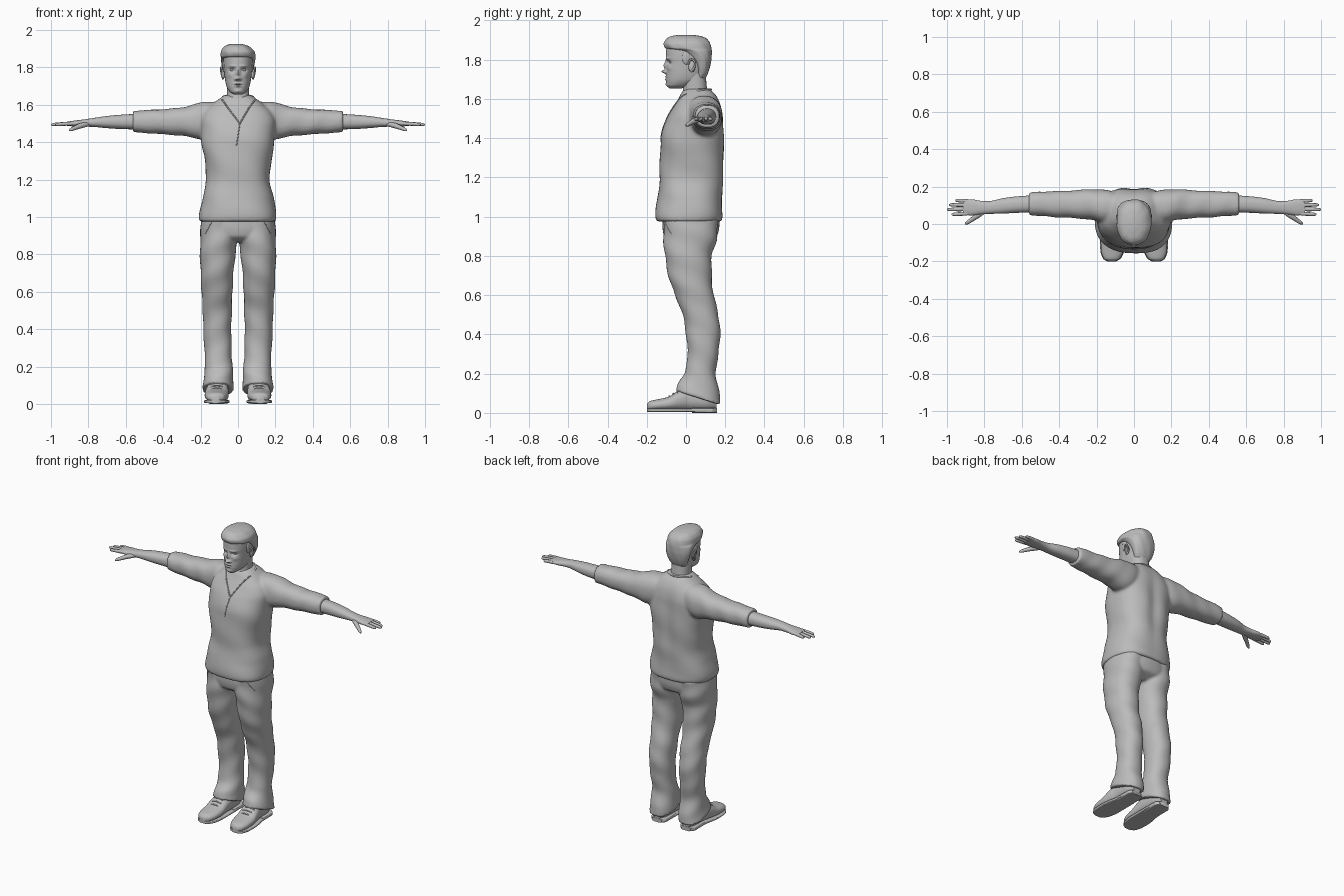
import bpy
import bmesh
import math
from mathutils import Vector
from mathutils.bvhtree import BVHTree

cube = bpy.data.objects.get("Cube")
if cube:
    bpy.data.objects.remove(cube, do_unlink=True)

grey = bpy.data.materials.new("plain_grey")
grey.use_nodes = True
grey.diffuse_color = (.5, .5, .5, 1)
grey.node_tree.nodes["Principled BSDF"].inputs["Base Color"].default_value = (.5, .5, .5, 1)

SIDES = {"left": 1, "right": -1}


def link(name, data):
    obj = bpy.data.objects.new(name, data)
    bpy.context.collection.objects.link(obj)
    data.materials.append(grey)
    return obj


def smooth_rows(rows, count):
    """Resample section rows with a monotone cubic, denser at both ends."""
    rows = [(r[0], -r[1], r[1], r[2], r[3]) if len(r) == 4 else r for r in rows]
    steps = [b[0] - a[0] for a, b in zip(rows, rows[1:])]
    slopes = [[(q - p) / h for p, q in zip(a, b)] for a, b, h in zip(rows, rows[1:], steps)]
    tangents = [slopes[0]]
    for s, t in zip(slopes, slopes[1:]):
        tangents.append([2 * p * q / (p + q) if p * q > 0 else 0 for p, q in zip(s, t)])
    tangents.append(slopes[-1])
    for k in range(count):
        t = rows[0][0] + (rows[-1][0] - rows[0][0]) * (1 - math.cos(math.pi * k / (count - 1))) / 2
        i = 0
        while i < len(steps) - 1 and t > rows[i + 1][0]:
            i += 1
        h = steps[i]
        u = (t - rows[i][0]) / h
        basis = ((1 + 2 * u) * (1 - u) ** 2, u * (1 - u) ** 2 * h,
                 u * u * (3 - 2 * u), u * u * (u - 1) * h)
        yield [sum(w * v for w, v in zip(basis, vals))
               for vals in zip(rows[i], tangents[i], rows[i + 1], tangents[i + 1])]


def add_loft(bm, rows, axis="z", side=1, rings=50, n=48, power=2.3, fold=(0, 0, 0), warp=None):
    """Loft rounded sections (position, low a, high a, low b, high b) along an axis."""
    amp, along, around = fold
    loops = []
    for t, a0, a1, b0, b1 in smooth_rows(rows, rings):
        loop = []
        for j in range(n):
            ang = math.tau * j / n
            c, s = math.cos(ang), math.sin(ang)
            k = (1 + amp * math.sin(along * t + around * ang)) / 2
            a = (a0 + a1) / 2 + k * (a1 - a0) * math.copysign(abs(c) ** (2 / power), c)
            b = (b0 + b1) / 2 + k * (b1 - b0) * math.copysign(abs(s) ** (2 / power), s)
            co = Vector({"z": (a, b, t), "x": (t, a, b), "y": (a, t, b)}[axis])
            if warp:
                co = warp(co)
            co.x *= side
            loop.append(bm.verts.new(co))
        loops.append(loop)
    for p, q in zip(loops, loops[1:]):
        for j in range(n):
            bm.faces.new((p[j], p[j - 1], q[j - 1], q[j]))
    bm.faces.new(loops[0])
    bm.faces.new(loops[-1])


def build(name, lofts, voxel=0, relax=4):
    """Make one object from lofts; a voxel size blends them into one skin."""
    bm = bmesh.new()
    for args in lofts:
        add_loft(bm, **args)
    bmesh.ops.recalc_face_normals(bm, faces=bm.faces)
    mesh = bpy.data.meshes.new(name)
    bm.to_mesh(mesh)
    bm.free()
    obj = link(name, mesh)
    if voxel:
        blend = obj.modifiers.new("blend", "REMESH")
        blend.mode, blend.voxel_size, blend.use_smooth_shade = "VOXEL", voxel, True
        soft = obj.modifiers.new("soften", "SMOOTH")
        soft.factor, soft.iterations = .5, relax
    else:
        bpy.ops.object.select_all(action="DESELECT")
        bpy.context.view_layer.objects.active = obj
        obj.select_set(True)
        bpy.ops.object.shade_smooth_by_angle(angle=math.radians(50))
    return obj


def tube(name, points, depth, side=1, radii=None, closed=False):
    curve = bpy.data.curves.new(name, "CURVE")
    curve.dimensions, curve.bevel_depth, curve.bevel_resolution = "3D", depth, 3
    curve.use_fill_caps = True
    spline = curve.splines.new("NURBS")
    spline.points.add(len(points) - 1)
    for i, (p, co) in enumerate(zip(spline.points, points)):
        p.co = (co[0] * side, co[1], co[2], 1)
        p.radius = radii[i] if radii else 1
    spline.order_u, spline.use_endpoint_u, spline.use_cyclic_u = 3, not closed, closed
    return link(name, curve)


def ball(name, centre, size):
    bm = bmesh.new()
    bmesh.ops.create_uvsphere(bm, u_segments=24, v_segments=16, radius=1)
    for v in bm.verts:
        v.co = Vector(centre) + v.co * Vector(size)
    for f in bm.faces:
        f.smooth = True
    mesh = bpy.data.meshes.new(name)
    bm.to_mesh(mesh)
    bm.free()
    return link(name, mesh)


# Shirt: body and both sleeves blended together
def spine_groove(co):
    if co.y > .08:
        co.y -= .014 * math.exp(-(co.x / .04) ** 2 - ((co.z - 1.35) / .2) ** 2)
    return co


torso = [(.975, .203, -.15, .18), (1, .207, -.156, .187), (1.1, .19, -.145, .186),
         (1.2, .17, -.134, .193), (1.3, .178, -.133, .196), (1.4, .195, -.128, .197),
         (1.5, .2, -.097, .192), (1.56, .18, -.065, .18), (1.6, .14, -.04, .165),
         (1.635, .095, -.02, .14), (1.652, .07, 0, .115)]
sleeve = [(.08, 0, .17, 1.44, 1.61), (.16, .005, .182, 1.41, 1.618), (.22, .02, .186, 1.42, 1.606),
          (.3, .03, .181, 1.434, 1.586), (.4, .035, .176, 1.442, 1.576),
          (.5, .043, .173, 1.449, 1.571), (.562, .048, .168, 1.453, 1.568)]
shirt = build("shirt", [dict(rows=torso, rings=90, n=72, power=2.5, fold=(.012, 30, 3), warp=spine_groove)]
              + [dict(rows=sleeve, axis="x", side=s, fold=(.02, 50, 2)) for s in SIDES.values()],
              voxel=.009)

# Trousers: hips and both legs, with cuffs that drop toward the heel


def slant_cuff(co):
    low = max(0, (.25 - co.z) / .21)
    co.z += .07 * low * (.175 - co.y) / .22
    return co


hips = [(.865, .12, -.07, .1), (.9, .19, -.112, .158), (.95, .198, -.12, .17), (1.01, .197, -.12, .172)]
leg = [(.04, .025, .19, -.055, .178), (.1, .024, .185, -.04, .17), (.2, .03, .176, -.005, .152),
       (.3, .035, .18, .008, .165), (.4, .036, .185, 0, .175), (.5, .033, .188, -.017, .165),
       (.6, .03, .195, -.056, .142), (.7, .024, .2, -.09, .13), (.8, .014, .203, -.107, .132),
       (.9, .002, .202, -.115, .16), (.99, .01, .195, -.115, .165)]
trousers = build("trousers", [dict(rows=hips)] + [
    dict(rows=leg, side=s, rings=90, power=2.2, fold=(.022, 42, 2), warp=slant_cuff)
    for s in SIDES.values()], voxel=.008, relax=3)

# Head: smooth skull with small bumps and hollows for the features
features = [  # x, z, spread x, spread z, push
    (0, 1.77, .010, .022, -.014), (0, 1.739, .012, .009, -.024), (.013, 1.737, .007, .007, -.009),
    (.031, 1.786, .016, .010, .014), (.03, 1.807, .02, .006, -.005), (0, 1.713, .02, .004, -.006),
    (0, 1.699, .017, .005, -.006), (0, 1.706, .022, .002, .004), (0, 1.673, .018, .009, -.005),
    (.042, 1.757, .014, .012, -.004)]


def sculpt_face(co):
    if co.y < -.02:
        push = sum(d * math.exp(-((abs(co.x) - x) / sx) ** 2 - ((co.z - z) / sz) ** 2)
                   for x, z, sx, sz, d in features)
        co.y += push
    return co


skull = [(1.654, .022, -.085, -.02), (1.67, .045, -.098, .03), (1.7, .062, -.101, .08),
         (1.74, .07, -.1, .1), (1.78, .074, -.1, .115), (1.82, .077, -.102, .12),
         (1.86, .077, -.1, .118), (1.89, .066, -.085, .108), (1.91, .045, -.05, .08)]
neck = [(1.54, .085, -.04, .13), (1.59, .075, -.036, .12), (1.62, .064, -.022, .112),
        (1.66, .06, -.014, .106), (1.73, .06, -.02, .1)]
build("head", [dict(rows=skull, rings=150, n=112, power=2.25, warp=sculpt_face)])
build("neck", [dict(rows=neck)])

hair = [(1.705, .05, .04, .1), (1.73, .063, .05, .112), (1.77, .077, .042, .124),
        (1.81, .087, .015, .13), (1.845, .092, -.04, .131), (1.858, .093, -.104, .13),
        (1.88, -.092, .09, -.113, .125), (1.905, -.08, .07, -.1, .108),
        (1.919, -.06, .045, -.078, .08), (1.926, -.035, .018, -.04, .04)]
build("hair", [dict(rows=hair, rings=80, n=96, power=2.2, fold=(.01, 45, 9))])

for label, s in SIDES.items():
    # Eyes, ears and sideburns
    ball(f"{label}_eye", (.031 * s, -.074, 1.786), (.013, .011, .007))
    ball(f"{label}_sideburn", (.072 * s, .002, 1.81), (.01, .022, .035))
    ball(f"{label}_ear", (.079 * s, .03, 1.765), (.009, .018, .029))
    tube(f"{label}_ear_rim", [(.083, .014, 1.775), (.087, .014, 1.797), (.09, .035, 1.803),
                              (.091, .05, 1.78), (.086, .04, 1.755), (.08, .024, 1.738)], .005, s)

    # Forearm and palm
    forearm = [(.53, .062, .154, 1.468, 1.552), (.62, .06, .148, 1.47, 1.547),
               (.7, .056, .138, 1.475, 1.54), (.78, .054, .122, 1.482, 1.528),
               (.82, .052, .124, 1.483, 1.522), (.87, .046, .132, 1.484, 1.516),
               (.915, .05, .13, 1.487, 1.509)]
    build(f"{label}_forearm", [dict(rows=forearm, axis="x", side=s)])

    # Fingers and thumb
    taper = (1.1, 1.1, 1, .9, .35)
    for finger, y, tip in (("index", .056, .975), ("middle", .079, 1),
                           ("ring", .101, .988), ("little", .122, .955)):
        path = [(.89 + (tip - .89) * u, y + (y - .09) * u * .15, 1.499 - .006 * u * u)
                for u in (0, .35, .7, .94, 1)]
        tube(f"{label}_{finger}_finger", path, .0095, s, taper)
    tube(f"{label}_thumb", [(.79, .075, 1.499), (.83, .05, 1.492), (.865, .025, 1.479),
                            (.895, .004, 1.466), (.902, 0, 1.463)], .013, s, (.9, 1.2, .9, .75, .3))

    # Shoe upper, sole and heel
    upper = [(-.2, .1, .14, .014, .045), (-.185, .075, .162, .012, .06), (-.14, .056, .176, .012, .07),
             (-.09, .05, .178, .012, .082), (-.03, .05, .172, .012, .118), (.02, .05, .162, .012, .13),
             (.1, .055, .157, .012, .13), (.155, .075, .138, .02, .12)]
    sole = [(y, a - .004, b + .004, .004, .022) for y, a, b, _, _ in upper]
    heel = [(y, .052, .16, 0, .026) for y in (.03, .08, .13)] + [(.157, .075, .138, 0, .026)]
    build(f"{label}_shoe", [dict(rows=upper, axis="y", side=s)])
    build(f"{label}_sole", [dict(rows=sole, axis="y", side=s, n=32, power=5),
                            dict(rows=heel, axis="y", side=s, n=32, power=6)])

    # Laces
    for i in range(3):
        y, z = -.085 + .02 * i, .084 + .014 * i
        tube(f"{label}_lace_{i + 1}", [(.075, y + .004, z - .012), (.09, y, z + .001),
                                       (.135, y, z + .001), (.152, y + .004, z - .012)], .004, s)

# Seams laid on the cloth
bpy.context.view_layer.update()
graph = bpy.context.evaluated_depsgraph_get()


def seam(name, target, path, depth):
    tree = BVHTree.FromObject(target, graph)
    points = []
    for (x0, z0), (x1, z1) in zip(path, path[1:]):
        for i in range(8):
            x, z = x0 + (x1 - x0) * i / 7, z0 + (z1 - z0) * i / 7
            hit = tree.ray_cast(Vector((x, -1, z)), Vector((0, 1, 0)))[0]
            if hit:
                points.append(hit)
    if len(points) > 2:
        tube(name, points, depth)


seam("neckline_right", shirt, [(-.085, 1.628), (-.055, 1.585), (.01, 1.5)], .004)
seam("neckline_left", shirt, [(.09, 1.625), (.06, 1.585), (.01, 1.5)], .004)
seam("placket", shirt, [(.01, 1.5), (-.008, 1.38)], .003)
for label, s in SIDES.items():
    seam(f"{label}_pocket_seam", trousers, [(.14 * s, .975), (.175 * s, .91)], .002)
tube("collar", [(0, .126, 1.648), (.065, .11, 1.648), (.088, .05, 1.64), (.075, .005, 1.622),
                (-.075, .005, 1.622), (-.088, .05, 1.64), (-.065, .11, 1.648)][:4], .006)
tube("collar_right", [(0, .126, 1.648), (-.065, .11, 1.648), (-.088, .05, 1.64),
                      (-.075, .005, 1.622)], .006)
